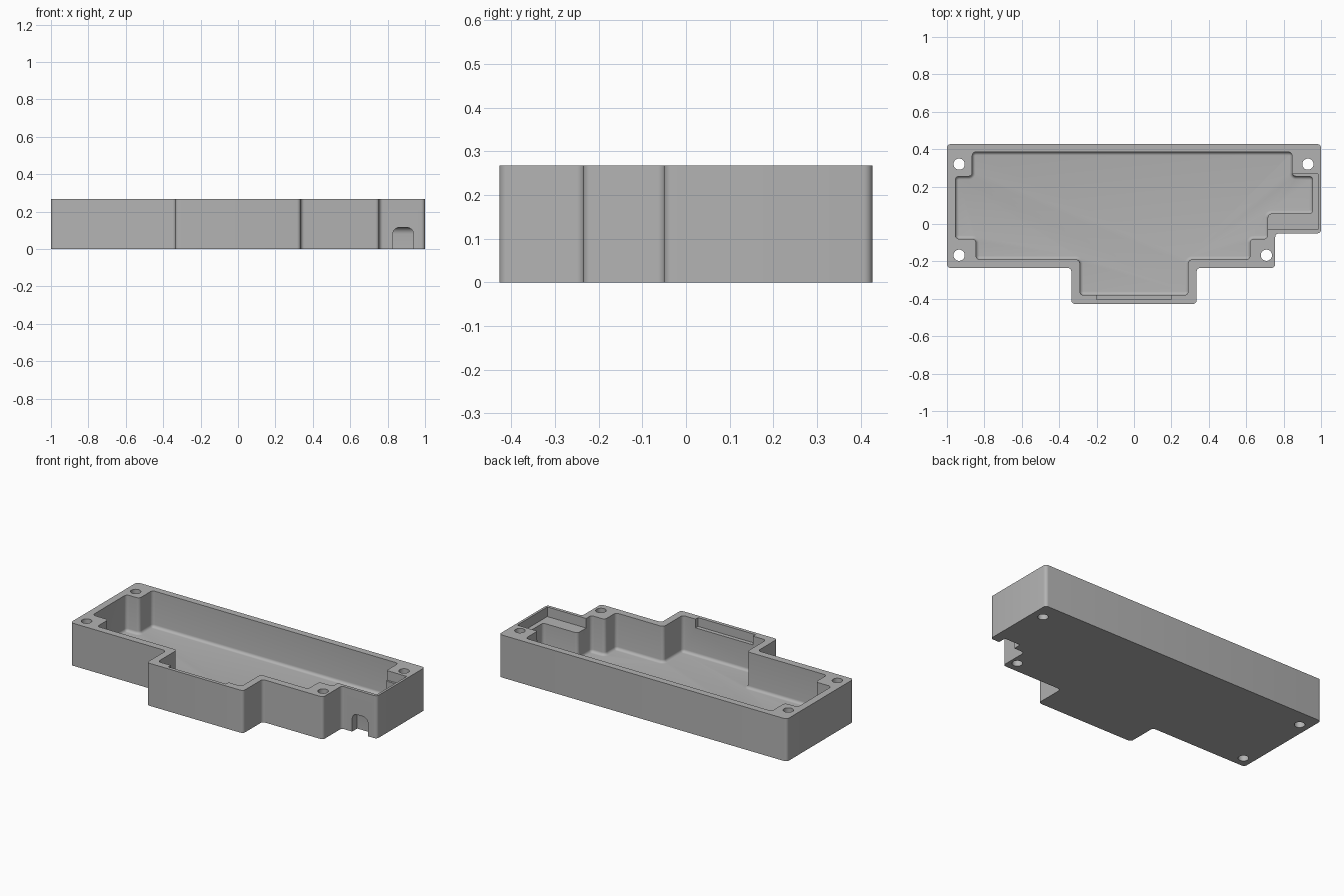
import bpy, bmesh, math

if "Cube" in bpy.data.objects:
    bpy.data.objects.remove(bpy.data.objects["Cube"])

HEIGHT = 0.267
FLOOR = 0.04

grey = bpy.data.materials.new("plain grey")
grey.use_nodes = True
color = (0.45, 0.45, 0.45, 1)
grey.diffuse_color = color
grey.node_tree.nodes["Principled BSDF"].inputs["Base Color"].default_value = color


def prism(name, points, z0, z1, radius=0.0, fillet=0.0):
    """Extrude a plan outline, round its upright corners, then its lower rim."""
    bm = bmesh.new()
    face = bm.faces.new([bm.verts.new((x, y, z0)) for x, y in points])
    result = bmesh.ops.extrude_face_region(bm, geom=[face])
    for v in result["geom"]:
        if isinstance(v, bmesh.types.BMVert):
            v.co.z = z1
    bmesh.ops.recalc_face_normals(bm, faces=bm.faces)
    if radius:
        upright = [e for e in bm.edges if abs(e.verts[0].co.z - e.verts[1].co.z) > 0.01]
        bmesh.ops.bevel(bm, geom=upright, offset=radius, segments=6, profile=0.5, affect='EDGES')
    if fillet:
        rim = [e for e in bm.edges if all(abs(v.co.z - z0) < 1e-5 for v in e.verts)]
        bmesh.ops.bevel(bm, geom=rim, offset=fillet, segments=5, profile=0.5, affect='EDGES')
    return finish(name, bm)


def finish(name, bm):
    bmesh.ops.recalc_face_normals(bm, faces=bm.faces)
    mesh = bpy.data.meshes.new(name)
    bm.to_mesh(mesh)
    bm.free()
    obj = bpy.data.objects.new(name, mesh)
    obj.data.materials.append(grey)
    bpy.context.collection.objects.link(obj)
    return obj


def rectangle(x0, x1, y0, y1):
    return [(x0, y0), (x1, y0), (x1, y1), (x0, y1)]


# Stepped outer block
case = prism("enclosure_base", [
    (-1, 0.427), (-1, -0.235), (-0.335, -0.235), (-0.335, -0.427),
    (0.335, -0.427), (0.335, -0.235), (0.755, -0.235), (0.755, -0.05),
    (1, -0.05), (1, 0.427)], 0, HEIGHT, 0.02)

# Main cavity, leaving a screw post in each corner
cutters = [prism("cavity_cutter", [
    (-0.865, 0.385), (-0.865, 0.255), (-0.955, 0.255), (-0.955, -0.08),
    (-0.845, -0.08), (-0.845, -0.19), (-0.29, -0.19), (-0.29, -0.38),
    (0.29, -0.38), (0.29, -0.19), (0.62, -0.19), (0.62, -0.08),
    (0.715, -0.08), (0.715, 0.055), (0.955, 0.055), (0.955, 0.255),
    (0.845, 0.255), (0.845, 0.385)], FLOOR, HEIGHT + 0.1, 0.02, 0.018)]

# Shallow side ledge and front slot, both open at the rim
cutters.append(prism("ledge_cutter", rectangle(0.705, 0.985, -0.03, 0.268),
                     HEIGHT - 0.06, HEIGHT + 0.1))
cutters.append(prism("slot_cutter", rectangle(-0.2, 0.2, -0.405, -0.36),
                     HEIGHT - 0.055, HEIGHT + 0.1))

# Screw holes
for x, y in [(-0.935, 0.32), (0.93, 0.32), (-0.935, -0.167), (0.708, -0.167)]:
    ring = [(x + 0.03 * math.cos(a * math.tau / 32), y + 0.03 * math.sin(a * math.tau / 32))
            for a in range(32)]
    cutters.append(prism("screw_hole_cutter", ring, -0.1, HEIGHT + 0.1))

# Arched cable notch, rounded along its roof and blind end
notch = prism("notch_cutter", rectangle(0.828, 0.938, -0.15, 0.0), -0.1, 0.115)
bm = bmesh.new()
bm.from_mesh(notch.data)
roof = [e for e in bm.edges
        if all(v.co.z > 0.1 for v in e.verts) and any(v.co.y > -0.1 for v in e.verts)]
bmesh.ops.bevel(bm, geom=roof, offset=0.035, segments=6, profile=0.5, affect='EDGES')
bm.to_mesh(notch.data)
bm.free()
cutters.append(notch)

# Cut everything out of the block
bpy.context.view_layer.objects.active = case
for cutter in cutters:
    cutter.hide_render = True
    mod = case.modifiers.new("cut", 'BOOLEAN')
    mod.operation = 'DIFFERENCE'
    mod.solver = 'EXACT'
    mod.object = cutter
    bpy.ops.object.modifier_apply(modifier=mod.name)
    bpy.data.objects.remove(cutter)

bpy.ops.object.select_all(action='DESELECT')
case.select_set(True)
bpy.ops.object.shade_smooth_by_angle(angle=math.radians(30))
